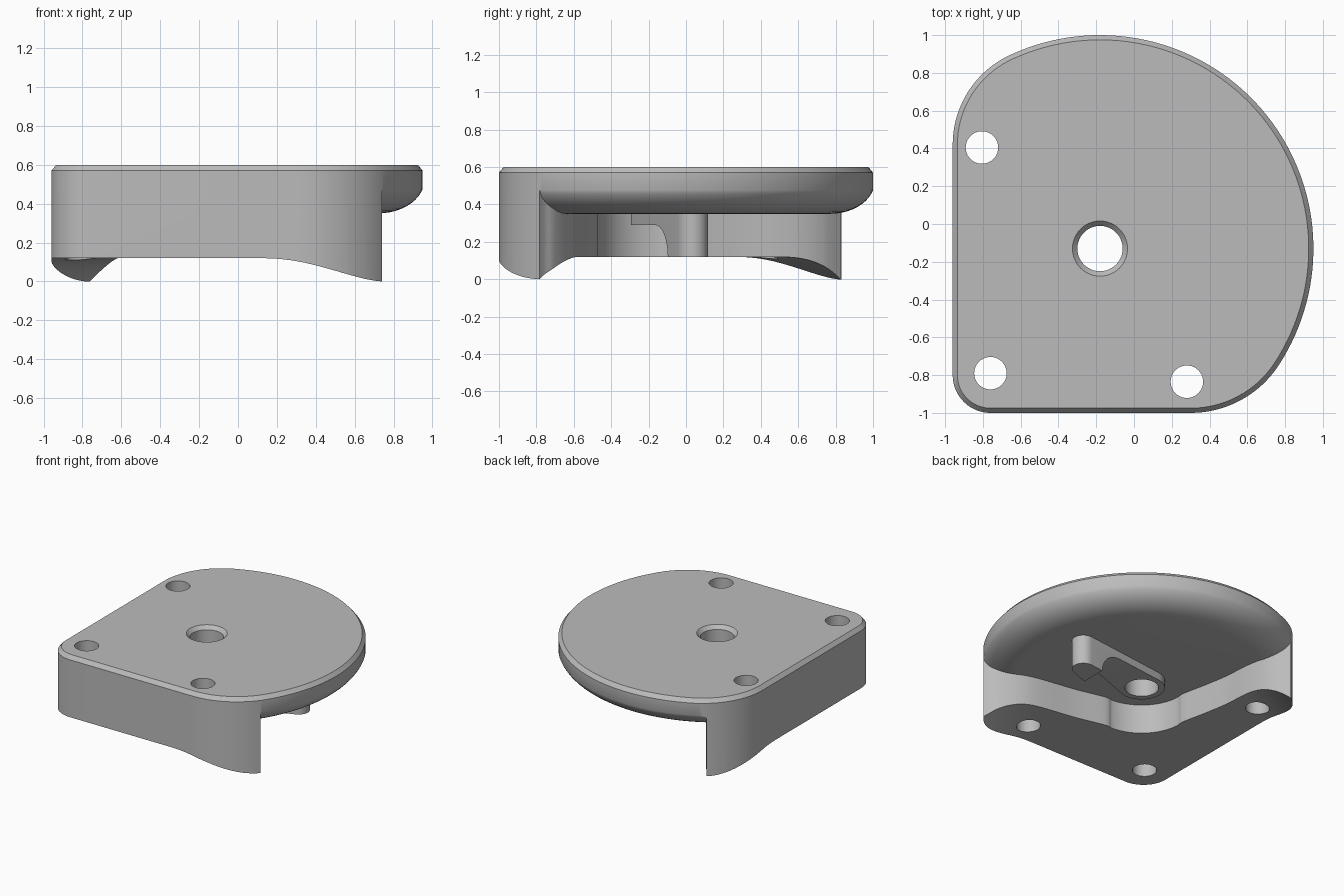
import bpy, bmesh
from math import radians, degrees, cos, sin, atan2, acos, pi
from mathutils import Vector

cube = bpy.data.objects.get("Cube")
if cube:
    bpy.data.objects.remove(cube, do_unlink=True)

grey = bpy.data.materials.new("plain grey")
grey.use_nodes = True
grey.diffuse_color = (0.5, 0.5, 0.5, 1)
grey.node_tree.nodes["Principled BSDF"].inputs["Base Color"].default_value = (0.5, 0.5, 0.5, 1)

HUB = Vector((-0.18, -0.13))
TOP, RIM, PLATE, PAD, FOOT = 0.6, 0.57, 0.35, 0.29, 0.12


def finish(name, bm):
    bmesh.ops.recalc_face_normals(bm, faces=bm.faces)
    mesh = bpy.data.meshes.new(name)
    bm.to_mesh(mesh)
    bm.free()
    mesh.materials.append(grey)
    obj = bpy.data.objects.new(name, mesh)
    bpy.context.collection.objects.link(obj)
    return obj


def loft(name, layers, axis="z"):
    """Closed solid through matching rings, each given as (points, level)."""
    bm = bmesh.new()
    rings = []
    for pts, h in layers:
        rings.append([bm.verts.new((p[0], p[1], h) if axis == "z" else (p[0], h, p[1])) for p in pts])
    n = len(rings[0])
    for a, b in zip(rings, rings[1:]):
        for i in range(n):
            j = (i + 1) % n
            bm.faces.new((a[i], a[j], b[j], b[i]))
    bm.faces.new(rings[0][::-1])
    bm.faces.new(rings[-1])
    return finish(name, bm)


def combine(target, other, op="DIFFERENCE"):
    mod = target.modifiers.new("cut", "BOOLEAN")
    mod.operation, mod.object, mod.solver = op, other, "EXACT"
    bpy.ops.object.select_all(action="DESELECT")
    bpy.context.view_layer.objects.active = target
    target.select_set(True)
    bpy.ops.object.modifier_apply(modifier=mod.name)
    bpy.data.objects.remove(other, do_unlink=True)


def arc(c, r, a0, a1, n):
    return [Vector((c[0] + r * cos(radians(a0 + (a1 - a0) * i / n)),
                    c[1] + r * sin(radians(a0 + (a1 - a0) * i / n)))) for i in range(n + 1)]


def circle(c, r, n=48):
    return arc(c, r, 0, 360, n)[:-1]


def spline(pts, steps=5):
    """Smooth path through the points."""
    out = []
    ext = [pts[0]] + pts + [pts[-1]]
    for a, b, c, d in zip(ext, ext[1:], ext[2:], ext[3:]):
        for i in range(steps):
            t = i / steps
            out.append(0.5 * (2 * b + (c - a) * t + (2 * a - 5 * b + 4 * c - d) * t * t
                              + (3 * b - a - 3 * c + d) * t ** 3))
    return out + [pts[-1]]


def outline(inset=0.0):
    """Round plate blended into a square corner."""
    pts = []
    for c, r, a0, a1, n in (((-0.76, -0.8), 0.2, 180, 270, 16),
                            ((0.3, -0.443), 0.557, 270, 326.9, 16),
                            (HUB, 1.13, 326.9, 475, 64),
                            ((-0.437, 0.42), 0.523, 475, 540, 18)):
        for p in arc(c, r - inset, a0, a1, n):
            if not pts or (p - pts[-1]).length > 0.003:
                pts.append(p)
    return pts


# Body with chamfered top edge
full, small = outline(), outline(0.025)
body = loft("housing", [(full, 0), (full, RIM), (small, TOP)])

# Recess under the plate: bowl shape limited by the inner wall of the foot
bowl_layers = [(circle(HUB, 1.5, 128), -0.3), (circle(HUB, 1.5, 128), 0.525)]
for i in range(13):
    a = pi / 2 * i / 12
    bowl_layers.append((circle(HUB, 0.9 + 0.24 * cos(a), 128), 0.525 - 0.175 * sin(a)))
recess = loft("recess_cutter", bowl_layers)
front_arm = [(0.745, -0.785), (0.71, -0.755), (0.66, -0.7), (0.54, -0.625), (0.4, -0.58), (0.1, -0.53)]
side_arm = [(-0.565, 0.1), (-0.6, 0.3), (-0.615, 0.5), (-0.64, 0.63), (-0.69, 0.74), (-0.76, 0.825)]
wall = spline([Vector(p) for p in front_arm] + arc(HUB, 0.35, 278, 172, 10) + [Vector(p) for p in side_arm])
wall += [Vector(p) for p in ((-0.79, 1.6), (1.6, 1.6), (1.6, -0.8))]
combine(recess, loft("wall_cutter", [(wall, -0.2), (wall, 0.55)]), "INTERSECT")
combine(body, recess)

# Underside of the foot: flat in the corner, dipping towards both arm tips
bm = bmesh.new()
bmesh.ops.create_grid(bm, x_segments=56, y_segments=56, size=1.21)
for v in bm.verts:
    x, y = v.co.x, v.co.y
    t = max(0, (x - 0.7 * y - 0.8) / 0.49, (y - 0.7 * x - 0.92) / 0.44)
    v.co.z = max(-0.03, FOOT * (1 - t ** 2.3))
skirt = bmesh.ops.extrude_face_region(bm, geom=bm.faces[:])
for g in skirt["geom"]:
    if isinstance(g, bmesh.types.BMVert):
        g.co.z = -0.3
combine(body, finish("foot_cutter", bm))

# Hub pad with a lever, deeper at its far end
end, r_hub, r_end = Vector((0.5, 0.035)), 0.165, 0.082
d = end - HUB
ang, beta = degrees(atan2(d.y, d.x)), degrees(acos((r_hub - r_end) / d.length))
shape = arc(HUB, r_hub, ang + beta, ang + 360 - beta, 32) + arc(end, r_end, ang - beta, ang + beta, 16)
lever = loft("lever", [(shape, FOOT), (shape, PLATE + 0.05)])
step = [(-0.6, 0), (0.38, 0)] + [(0.2 + 0.18 * cos(radians(a)), FOOT + 0.17 * sin(radians(a)))
                                 for a in range(0, 91, 10)] + [(-0.6, PAD)]
combine(lever, loft("step_cutter", [(step, -0.6), (step, 0.6)], axis="y"))
combine(body, lever, "UNION")

# Centre bore with countersink, and three bolt holes
bore, sink = circle(HUB, 0.12), circle(HUB, 0.146)
combine(body, loft("bore_cutter", [(bore, -0.1), (bore, 0.572), (sink, TOP), (sink, 0.7)]))
for c in ((-0.805, 0.405), (-0.76, -0.79), (0.28, -0.835)):
    ring = circle(c, 0.086, 40)
    combine(body, loft("bolt_cutter", [(ring, -0.2), (ring, 0.8)]))

bpy.ops.object.select_all(action="DESELECT")
body.select_set(True)
bpy.context.view_layer.objects.active = body
bpy.ops.object.shade_smooth_by_angle(angle=radians(25))
